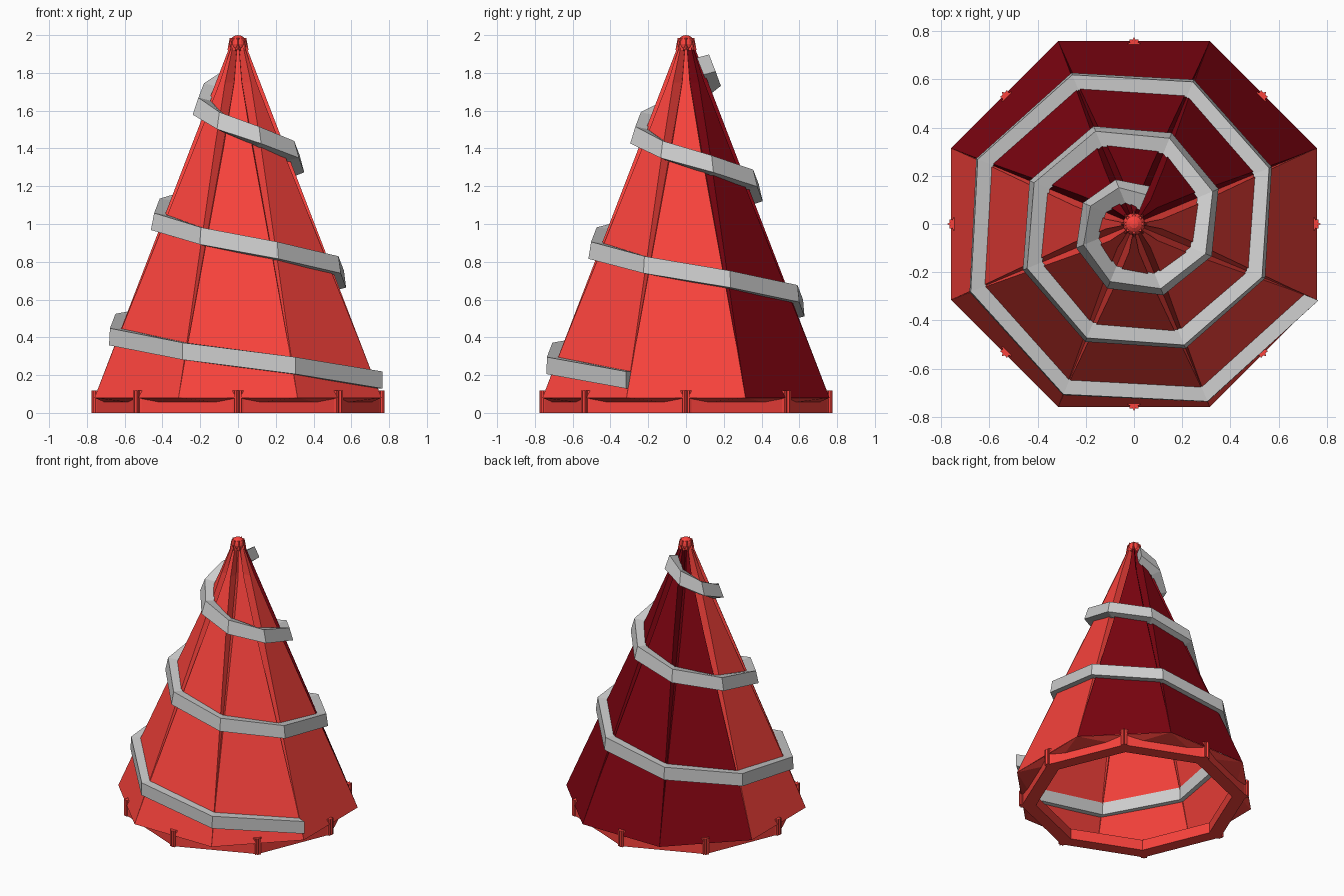
import bpy, bmesh
from math import sin, cos, pi, radians

if "Cube" in bpy.data.objects:
    bpy.data.objects.remove(bpy.data.objects["Cube"])

STEP = pi / 4
TAN = sin(pi / 8) / cos(pi / 8)


def material(name, col):
    m = bpy.data.materials.new(name)
    m.diffuse_color = (*col, 1)
    m.use_nodes = True
    m.node_tree.nodes["Principled BSDF"].inputs["Base Color"].default_value = m.diffuse_color
    return m


red = material("red_cloth", (0.95, 0.055, 0.045))
dark = material("dark_red_cloth", (0.2, 0.001, 0.005))


def make(name, verts, faces, mat=None, fix=True):
    me = bpy.data.meshes.new(name)
    me.from_pydata(verts, [], faces)
    if fix:
        bm = bmesh.new()
        bm.from_mesh(me)
        bmesh.ops.recalc_face_normals(bm, faces=bm.faces)
        bm.to_mesh(me)
        bm.free()
    if mat:
        me.materials.append(mat)
    ob = bpy.data.objects.new(name, me)
    bpy.context.collection.objects.link(ob)
    return ob


def apothem(z):
    return 0.76 - 0.385 * (z - 0.08)


def local(a, r, t, z):
    """Point at radius r along direction a, offset t sideways."""
    return (r * cos(a) - t * sin(a), r * sin(a) + t * cos(a), z)


def polar(a, r, z):
    return (r * cos(a), r * sin(a), z)


# Eight flat panels with folded grooves that widen towards the tip
levels = [0.08, 0.35, 1.4, 1.75, 1.95]
shrink = [0.0, 0.003, 0.027, 0.028, 0.012]
depth = [0.0, 0.008, 0.06, 0.07, 0.03]
for i in range(8):
    a = i * STEP
    v, f = [], []
    for z, s, d in zip(levels, shrink, depth):
        r = apothem(z)
        c = r / cos(pi / 8) - d
        w = max(r * TAN - s, 0.003)
        v += [polar(a - pi / 8, c, z), local(a, r, -w, z),
              local(a, r, w, z), polar(a + pi / 8, c, z)]
    for k in range(len(levels) - 1):
        for j in range(3):
            # the first level has no groove, so its side faces are slivers
            p = 4 * k + j
            if k == 0 and j == 0:
                f.append((0, 5, 4))
            elif k == 0 and j == 2:
                f.append((3, 7, 6))
            else:
                f.append((p, p + 1, p + 5, p + 4))
    make(f"roof_panel_{i + 1}", v, f, dark if i in (1, 2, 3) else red, fix=False)

# Hem tucked under each overhanging corner
v, f = [], []
for i in range(8):
    a = (i + 0.5) * STEP
    n = len(v)
    v += [polar(a - pi / 8, 0.757, 0.08), polar(a, 0.76 / cos(pi / 8), 0.08),
          polar(a + pi / 8, 0.757, 0.08),
          local(a, 0.69, -0.17, 0.055), local(a, 0.69, 0.17, 0.055)]
    f += [(n, n + 3, n + 1), (n + 1, n + 3, n + 4), (n + 1, n + 4, n + 2)]
make("corner_hems", v, f, red, fix=False)

# Base ring, its corners lie under the panel centres
v, f = [], []
for i in range(8):
    a = i * STEP
    v += [polar(a, 0.757, 0), polar(a, 0.757, 0.078),
          polar(a, 0.66, 0.078), polar(a, 0.66, 0)]
for i in range(8):
    p, q = 4 * i, 4 * ((i + 1) % 8)
    for j in range(4):
        k = (j + 1) % 4
        f.append((p + j, q + j, q + k, p + k))
make("base_ring", v, f, red)


def cog(name, cx, cy, z0, z1, r0, r1, n=16):
    """Fluted prism with alternating radius."""
    v = []
    for z, r in ((z0, r0), (z1, r1)):
        for k in range(n):
            q = r * (1 if k % 2 == 0 else 0.68)
            v.append((cx + q * cos(2 * pi * k / n), cy + q * sin(2 * pi * k / n), z))
    f = [tuple(range(n))[::-1], tuple(range(n, 2 * n))]
    f += [(k, (k + 1) % n, n + (k + 1) % n, n + k) for k in range(n)]
    return make(name, v, f, red)


# Fluted pegs on the ring corners
for i in range(8):
    x, y, _ = polar(i * STEP, 0.747, 0)
    cog(f"ring_peg_{i + 1}", x, y, 0, 0.118, 0.028, 0.028)

# Fluted collar and ball at the tip
cog("tip_collar", 0, 0, 1.92, 1.985, 0.056, 0.044)
bm = bmesh.new()
bmesh.ops.create_uvsphere(bm, u_segments=16, v_segments=8, radius=0.046)
bmesh.ops.translate(bm, verts=bm.verts, vec=(0, 0, 1.954))
me = bpy.data.meshes.new("tip_ball")
bm.to_mesh(me)
bm.free()
me.materials.append(red)
bpy.context.collection.objects.link(bpy.data.objects.new("tip_ball", me))


# Grey band: one mitred bar per panel, climbing clockwise and tilting inwards
def band_section(k):
    a = radians(-22.5) - k * STEP
    zc = 0.174 + 0.0763 * k
    r = apothem(zc) + 0.0009 * k
    tilt = 0.0008 * k
    out = []
    for d, dz in ((-0.022 + tilt, -0.045 - tilt), (0.042 + tilt, -0.045),
                  (0.042 - tilt, 0.045), (-0.022 - tilt, 0.045 - tilt)):
        out.append(polar(a, max(r + d, 0.02) / cos(pi / 8), zc + dz))
    return out


for k in range(22):
    v = band_section(k) + band_section(k + 1)
    f = [(0, 1, 2, 3), (7, 6, 5, 4)]
    f += [(j, (j + 1) % 4, 4 + (j + 1) % 4, 4 + j) for j in range(4)]
    make(f"spiral_band_{k + 1}", v, f)
